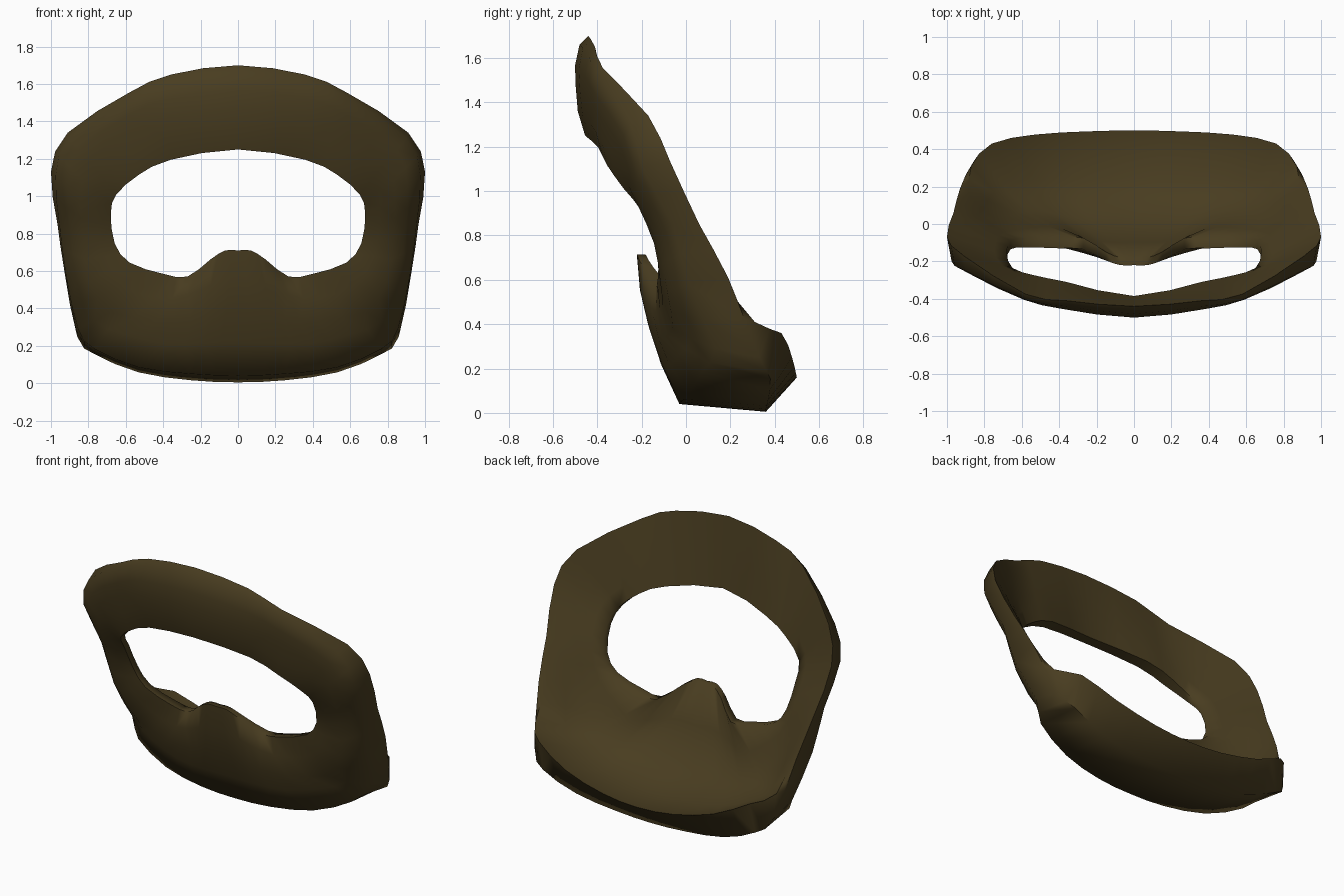
import bpy, bmesh
from mathutils import Vector

if "Cube" in bpy.data.objects:
    bpy.data.objects.remove(bpy.data.objects["Cube"])

# Guide curves for one half, from top centre round the side to bottom centre
HOLE = [(0, -.455, 1.25), (.36, -.395, 1.195), (.53, -.355, 1.115), (.65, -.28, 1.01),
        (.68, -.20, .91), (.66, -.135, .75), (.58, -.125, .645), (.40, -.13, .585),
        (.27, -.135, .57), (.15, -.195, .66), (.07, -.22, .71), (0, -.22, .71)]
CREST = [(0, -.497, 1.47), (.40, -.445, 1.42), (.60, -.38, 1.33), (.80, -.29, 1.19),
         (.84, -.22, .98), (.83, -.13, .78), (.80, -.085, .55), (.68, -.06, .38),
         (.43, -.11, .34), (.25, -.135, .34), (.12, -.165, .38), (0, -.17, .40)]
RIM_FRONT = [(0, -.48, 1.66), (.36, -.44, 1.615), (.58, -.405, 1.53), (.90, -.25, 1.31),
             (.975, -.20, 1.11), (.955, -.06, .85), (.92, .01, .58), (.855, .13, .29),
             (.77, .07, .185), (.53, .015, .085), (.25, -.025, .05), (0, -.03, .04)]
RIM_BACK = [(0, -.44, 1.70), (.36, -.41, 1.65), (.58, -.375, 1.555), (.91, -.17, 1.34),
            (1.0, -.07, 1.13), (.965, .06, .85), (.93, .19, .61), (.86, .33, .25),
            (.765, .38, .155), (.53, .37, .058), (.25, .36, .016), (0, .36, .005)]
# Rear ridge of the chin cup (the last five stations)
RIDGE = [(.87, .31, .41), (.76, .43, .36), (.53, .478, .25), (.25, .495, .18), (0, .50, .16)]


def vecs(points):
    return [Vector(p) for p in points]


def spline(points, steps=2):
    """Catmull-Rom curve whose ends are reflected across x = 0."""
    flip = lambda p: Vector((-p.x, p.y, p.z))
    p = [flip(points[1])] + points + [flip(points[-2])]
    out = []
    for i in range(1, len(p) - 2):
        for s in range(steps):
            t = s / steps
            a, b, c, d = p[i - 1:i + 3]
            out.append(0.5 * (2 * b + (c - a) * t + (2 * a - 5 * b + 4 * c - d) * t * t
                              + (3 * b - a - 3 * c + d) * t ** 3))
    return out + [points[-1]]


def between(row_a, row_b, push):
    """Row halfway between two guide curves, pushed in or out along y."""
    return [a.lerp(b, .5) + Vector((0, push, 0)) for a, b in zip(row_a, row_b)]


hole, crest, front, back = (vecs(c) for c in (HOLE, CREST, RIM_FRONT, RIM_BACK))
DEPTH = [.07, .085, .08, .045, .045, .045, .05, .06, .06, .045, .04, .04]
hole_back = [h + Vector((0, d, 0)) for h, d in zip(hole, DEPTH)]
ridge = [b.lerp(h, .12) for b, h in zip(back[:7], hole_back)] + vecs(RIDGE)
# The inside is hollowed into a cup towards the chin
CUP = [0, 0, 0, 0, 0, 0, .2, .5, .85, 1, 1, 1]


def hollow(t, dy, dz):
    return [h.lerp(r, t) + Vector((0, dy, dz)) * w
            for h, r, w in zip(hole_back, ridge, CUP)]


inner_low = hollow(.74, -.08, -.17)
inner = hollow(.48, -.115, -.185)
inner_high = hollow(.24, -.08, -.11)

# Loft the closed cross-sections along the half ring
rows = (hole, between(hole, crest, -.012), crest, between(crest, front, -.012),
        front, back, ridge, inner_low, inner, inner_high, hole_back)
loops = [spline(c) for c in rows]
bm = bmesh.new()
grid = [[bm.verts.new(p) for p in loop] for loop in loops]
for k in range(len(grid)):
    a, b = grid[k], grid[(k + 1) % len(grid)]
    for i in range(len(a) - 1):
        bm.faces.new((a[i], a[i + 1], b[i + 1], b[i]))
for v in bm.verts:
    if abs(v.co.x) < 1e-4:
        v.co.x = 0
bmesh.ops.recalc_face_normals(bm, faces=bm.faces)
# Make sure the front crest faces forward
bm.faces.ensure_lookup_table()
if bm.faces[0].normal.y > 0:
    bmesh.ops.reverse_faces(bm, faces=bm.faces)

mesh = bpy.data.meshes.new("face_guard")
bm.to_mesh(mesh)
bm.free()
guard = bpy.data.objects.new("face_guard", mesh)
bpy.context.collection.objects.link(guard)

brown = bpy.data.materials.new("dark olive brown")
brown.diffuse_color = (.066, .046, .0145, 1)
brown.use_nodes = True
brown.node_tree.nodes["Principled BSDF"].inputs["Base Color"].default_value = brown.diffuse_color
mesh.materials.append(brown)

# Mirror to the other side and shade smooth with sharp rims
mirror = guard.modifiers.new("mirror", 'MIRROR')
mirror.use_clip = True
mirror.merge_threshold = .002
bpy.context.view_layer.objects.active = guard
guard.select_set(True)
bpy.ops.object.modifier_apply(modifier="mirror")
bpy.ops.object.shade_smooth_by_angle(angle=1.25)
